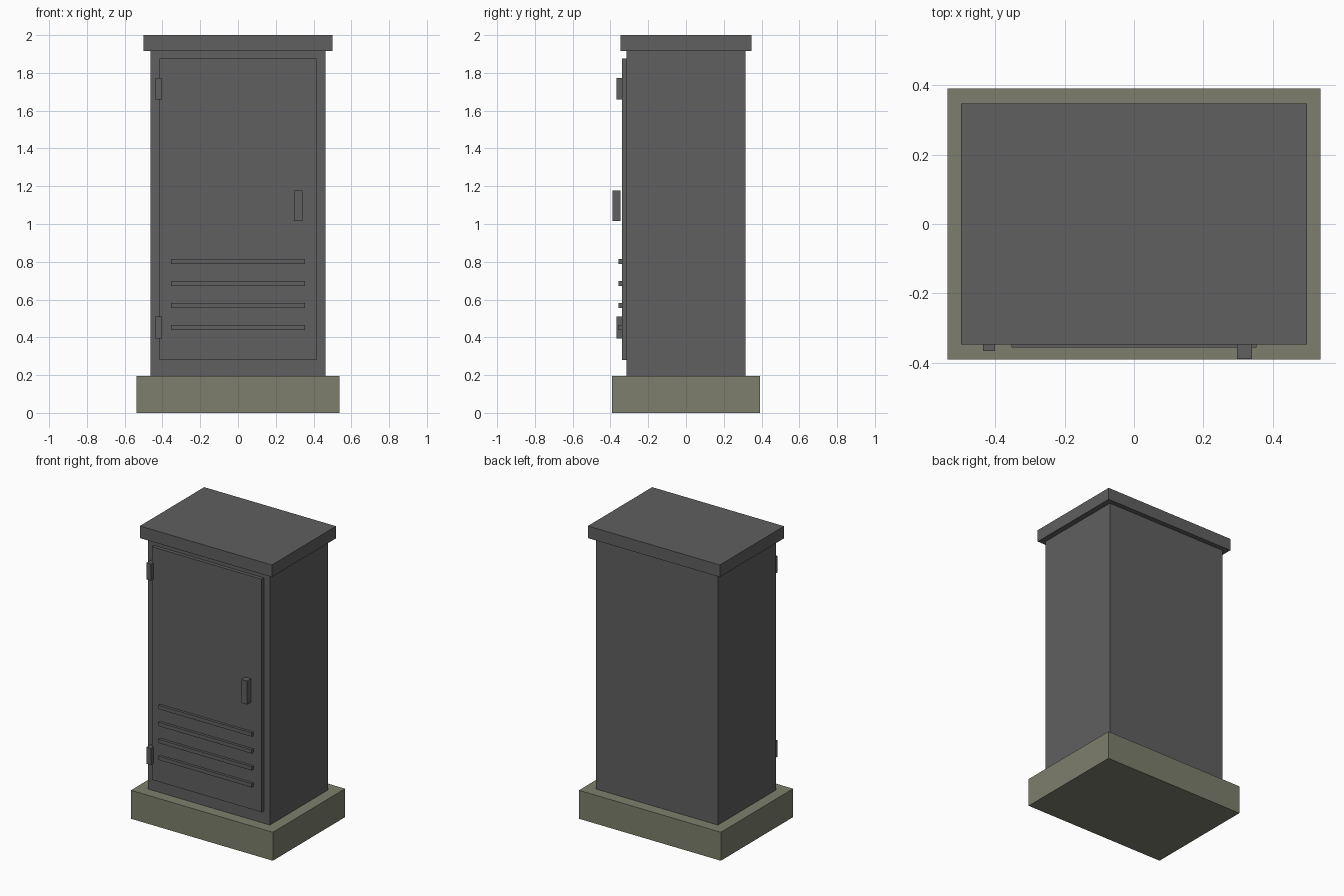
import bpy

cube = bpy.data.objects.get("Cube")
if cube:
    bpy.data.objects.remove(cube, do_unlink=True)


def material(name, colour):
    m = bpy.data.materials.new(name)
    m.use_nodes = True
    m.diffuse_color = (*colour, 1)
    bsdf = next(n for n in m.node_tree.nodes if n.type == 'BSDF_PRINCIPLED')
    bsdf.inputs["Base Color"].default_value = (*colour, 1)
    bsdf.inputs["Roughness"].default_value = 0.8
    return m


def box(name, x, y, z, mat):
    """Box spanning the given (low, high) range on each axis."""
    spans = (x, y, z)
    bpy.ops.mesh.primitive_cube_add(size=1, location=[(a + b) / 2 for a, b in spans])
    ob = bpy.context.object
    ob.name = ob.data.name = name
    ob.scale = [b - a for a, b in spans]
    bpy.ops.object.transform_apply(location=False, rotation=False, scale=True)
    ob.data.materials.append(mat)
    return ob


grey = material("dark grey metal", (0.115, 0.115, 0.115))
stone = material("olive concrete", (0.205, 0.212, 0.152))

# Plinth, cabinet and overhanging roof
box("plinth", (-0.538, 0.538), (-0.391, 0.391), (0, 0.195), stone)
box("cabinet_body", (-0.462, 0.462), (-0.315, 0.315), (0.195, 1.917), grey)
box("roof", (-0.5, 0.5), (-0.348, 0.348), (1.917, 2), grey)

# Door panel with handle
box("door", (-0.416, 0.416), (-0.339, -0.315), (0.28, 1.877), grey)
box("door_handle", (0.297, 0.341), (-0.39, -0.347), (1.016, 1.178), grey)

# Hinges on the door's right edge
for label, z in (("lower", 0.452), ("upper", 1.715)):
    box(label + "_hinge", (-0.436, -0.402), (-0.367, -0.316), (z - 0.057, z + 0.057), grey)

# Ventilation slats
for i in range(4):
    z = 0.453 + i * 0.116
    box(f"vent_slat_{i + 1}", (-0.354, 0.354), (-0.357, -0.33), (z - 0.013, z + 0.013), grey)
